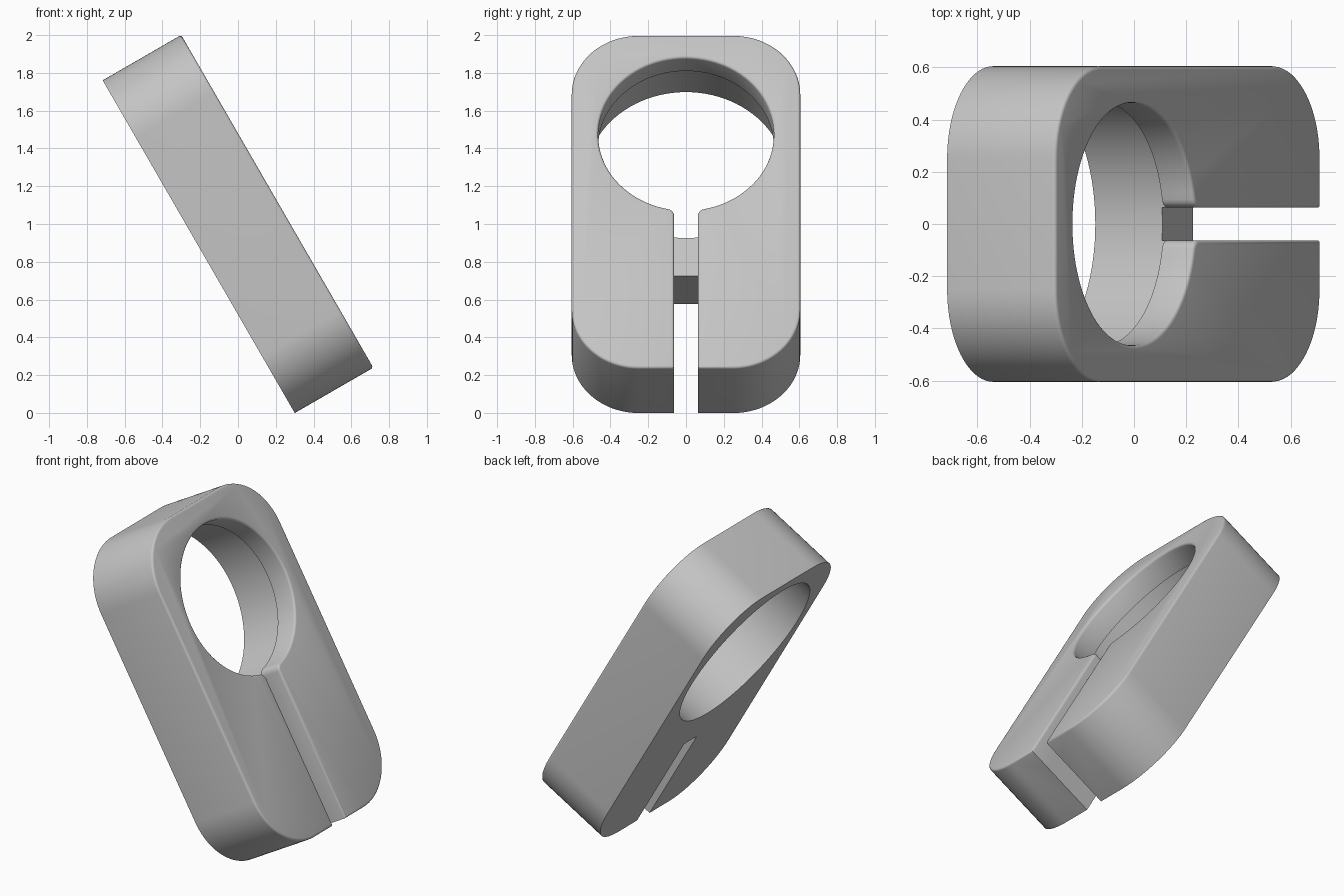
import bpy, bmesh, math
from mathutils import Matrix, Vector

cube = bpy.data.objects.get("Cube")
if cube:
    bpy.data.objects.remove(cube)

# Flat frame: x = width, y = length, z = thickness
HALF_W, HALF_L, HALF_T = 0.605, 1.017, 0.24
CORNER = 0.355
BORE_Y, BORE_R, COUNTERBORE_R = 0.413, 0.465, 0.532
STEP_Z, WEB_Z, WEB_END = 0.10, 0.057, -0.352
SLOT, FILLET = 0.063, 0.04


def arc(cx, cy, r, start, end, n):
    """Points on an arc, angles in radians."""
    return [(cx + r * math.cos(start + (end - start) * i / n),
             cy + r * math.sin(start + (end - start) * i / n)) for i in range(n + 1)]


def prism(name, outline, z0, z1):
    """Extrude a counter-clockwise outline between two heights."""
    bm = bmesh.new()
    face = bm.faces.new([bm.verts.new((x, y, z0)) for x, y in outline])
    top = bmesh.ops.extrude_face_region(bm, geom=[face])["geom"]
    bmesh.ops.translate(bm, vec=(0, 0, z1 - z0),
                        verts=[v for v in top if isinstance(v, bmesh.types.BMVert)])
    bmesh.ops.recalc_face_normals(bm, faces=bm.faces)
    mesh = bpy.data.meshes.new(name)
    bm.to_mesh(mesh)
    bm.free()
    obj = bpy.data.objects.new(name, mesh)
    bpy.context.collection.objects.link(obj)
    return obj


# Rounded plate
outline = []
for i, (sx, sy) in enumerate([(1, 1), (-1, 1), (-1, -1), (1, -1)]):
    a = i * math.pi / 2
    outline += arc(sx * (HALF_W - CORNER), sy * (HALF_L - CORNER), CORNER, a, a + math.pi / 2, 20)
body = prism("clamp_plate", outline, -HALF_T, HALF_T)

# Keyhole cutter: bore running into the slot through small fillets
fx = SLOT + FILLET
fy = BORE_Y - math.sqrt((BORE_R + FILLET) ** 2 - fx ** 2)
lean = math.atan2(fy - BORE_Y, fx)
keyhole = arc(0, BORE_Y, BORE_R, lean, math.pi - lean, 88)
right = arc(fx, fy, FILLET, math.pi, math.pi + lean, 6)
right = arc(fx, fy, FILLET, math.pi, lean + math.pi, 6)
left = [(-x, y) for x, y in reversed(right)]
low = -HALF_L - 0.1
keyhole = keyhole[:-1] + left + [(-SLOT, low), (SLOT, low)] + right[:-1]

# Counterbore from the back and the part of the slot that goes right through
back = -HALF_T - 0.1
bore_outline = arc(0, BORE_Y, COUNTERBORE_R, 0, 2 * math.pi, 96)[:-1]
slot_outline = [(-SLOT, low), (SLOT, low), (SLOT, WEB_END), (-SLOT, WEB_END)]
cutters = [
    prism("keyhole_cutter", keyhole, WEB_Z, HALF_T + 0.1),
    prism("counterbore_cutter", bore_outline, back, STEP_Z),
    prism("slot_cutter", slot_outline, back, WEB_Z + 0.05),
]
for cutter in cutters:
    cutter.hide_render = True
    mod = body.modifiers.new(cutter.name, 'BOOLEAN')
    mod.operation = 'DIFFERENCE'
    mod.solver = 'EXACT'
    mod.object = cutter

# Bake the cuts, then remove the cutters
graph = bpy.context.evaluated_depsgraph_get()
mesh = bpy.data.meshes.new_from_object(body.evaluated_get(graph))
body.modifiers.clear()
body.data = mesh
for cutter in cutters:
    bpy.data.objects.remove(cutter)

# Soften the edges of the front face, then lean the plate back
bm = bmesh.new()
bm.from_mesh(mesh)
bmesh.ops.remove_doubles(bm, verts=bm.verts, dist=0.0002)
rim = [e for e in bm.edges if len(e.link_faces) == 2
       and all(abs(v.co.z - HALF_T) < 0.001 for v in e.verts)
       and e.calc_face_angle(0) > 1]
bmesh.ops.bevel(bm, geom=rim, offset=0.014, segments=3, profile=0.5, affect='EDGES')
tilt = math.radians(30)
s, c = math.sin(tilt), math.cos(tilt)
axes = Matrix((Vector((0, -s, c)), Vector((1, 0, 0)), Vector((0, c, s)))).to_4x4()
bmesh.ops.transform(bm, matrix=Matrix.Translation((0, 0, 1)) @ axes, verts=bm.verts)
bm.to_mesh(mesh)
bm.free()

# Plain grey finish
grey = bpy.data.materials.new("grey")
grey.use_nodes = True
colour = (0.55, 0.55, 0.55, 1)
grey.diffuse_color = colour
grey.node_tree.nodes["Principled BSDF"].inputs["Base Color"].default_value = colour
mesh.materials.clear()
mesh.materials.append(grey)

bpy.ops.object.select_all(action='DESELECT')
body.select_set(True)
bpy.context.view_layer.objects.active = body
bpy.ops.object.shade_smooth_by_angle(angle=math.radians(35))
